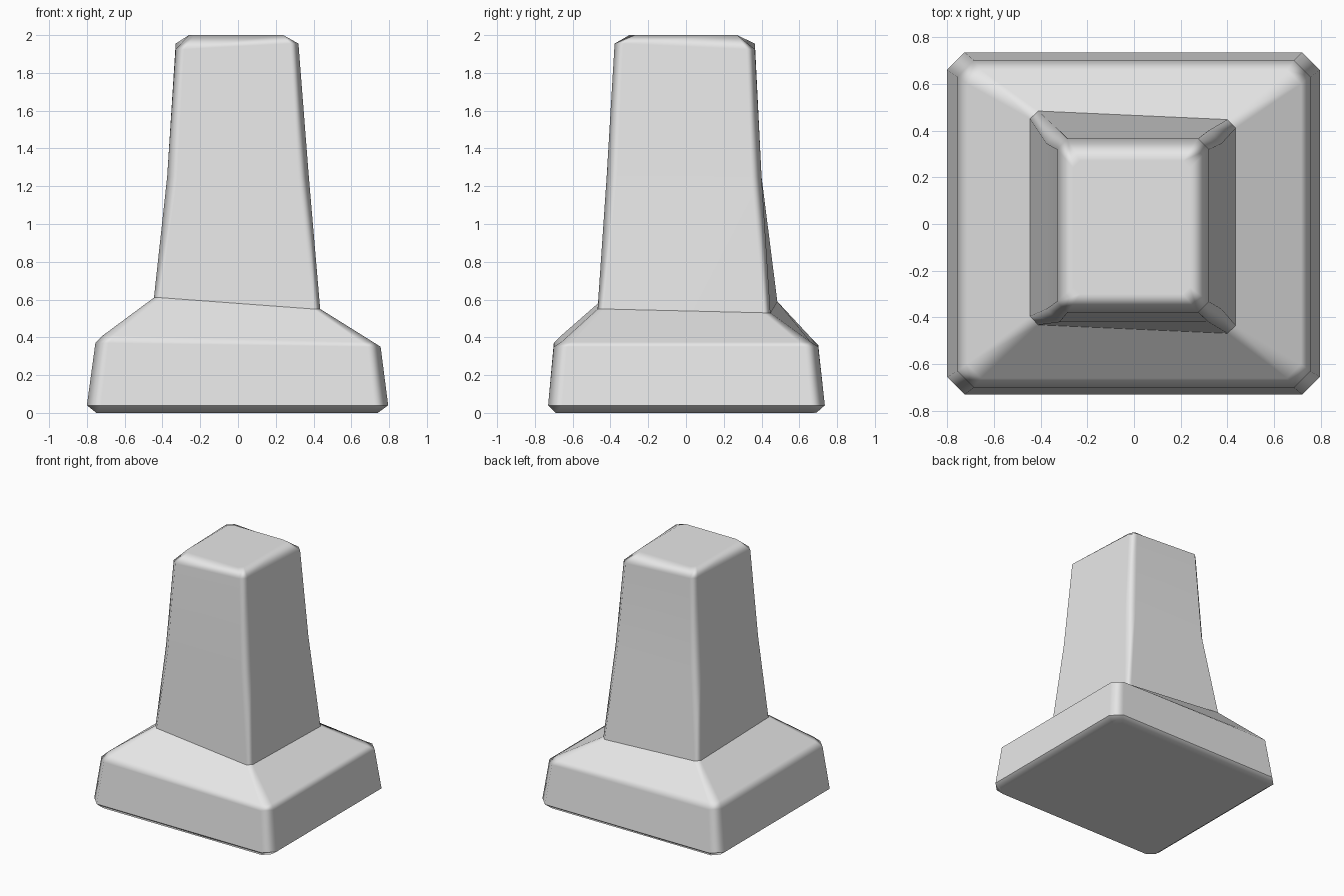
import bpy
import bmesh

cube = bpy.data.objects.get("Cube")
if cube:
    bpy.data.objects.remove(cube, do_unlink=True)

stone = bpy.data.materials.new("grey stone")
stone.use_nodes = True
colour = (0.8, 0.8, 0.8, 1)
stone.diffuse_color = colour
stone.node_tree.nodes["Principled BSDF"].inputs["Base Color"].default_value = colour


def add_ring(bm, z, left, right, front, back, chamfer, skew=0, lifts=(0, 0, 0, 0)):
    """Rectangle with cut corners; lifts raise the corners, front left first."""
    corners = [(left, front), (right, front), (right, back), (left, back)]
    verts = []
    for i, (x, y) in enumerate(corners):
        inward_x = chamfer if x < 0 else -chamfer
        inward_y = chamfer if y < 0 else -chamfer
        along_side = (x, y + inward_y)
        along_front = (x + inward_x, y)
        pair = [along_side, along_front]
        if i % 2:
            pair.reverse()
        for px, py in pair:
            verts.append(bm.verts.new((px, py + skew * px, z + lifts[i])))
    return verts


def bridge(bm, lower, upper):
    count = len(lower)
    for i in range(count):
        j = (i + 1) % count
        bm.faces.new((lower[i], lower[j], upper[j], upper[i]))


bm = bmesh.new()

# Footing with a bevelled underside and rounded shoulder
foot = add_ring(bm, 0, -0.75, 0.74, -0.69, 0.69, 0.05)
rim = add_ring(bm, 0.04, -0.8, 0.795, -0.73, 0.735, 0.075)
shoulder = add_ring(bm, 0.35, -0.755, 0.755, -0.7, 0.7, 0.07,
                    lifts=(0.02, 0, 0, 0.01))
ledge = add_ring(bm, 0.385, -0.715, 0.715, -0.66, 0.66, 0.06,
                 lifts=(0.025, -0.01, -0.01, 0.015))

# Tapering shaft rising from a slightly tilted neck
neck = add_ring(bm, 0.55, -0.445, 0.435, -0.45, 0.465, 0.035, -0.045,
                lifts=(0.06, 0, -0.02, 0.04))
waist = add_ring(bm, 1.25, -0.375, 0.375, -0.42, 0.4, 0.055)
crown = add_ring(bm, 1.955, -0.33, 0.32, -0.378, 0.365, 0.045,
                 lifts=(-0.03, 0, -0.03, 0))
top = add_ring(bm, 2, -0.26, 0.24, -0.3, 0.27, 0.03)

rings = [foot, rim, shoulder, ledge, neck, waist, crown, top]
for lower, upper in zip(rings, rings[1:]):
    bridge(bm, lower, upper)
bm.faces.new(list(reversed(foot)))
bm.faces.new(top)

bmesh.ops.recalc_face_normals(bm, faces=bm.faces)
for face in bm.faces:
    face.smooth = True

# Keep the crease at the neck and the edge of the rim crisp
for ring in (rim, neck):
    for i, vert in enumerate(ring):
        edge = bm.edges.get((vert, ring[i - 1]))
        edge.smooth = False

mesh = bpy.data.meshes.new("stone_post")
bm.to_mesh(mesh)
bm.free()
mesh.materials.append(stone)
post = bpy.data.objects.new("stone_post", mesh)
bpy.context.collection.objects.link(post)

# Flat main faces with softly shaded bevels
normals = post.modifiers.new("soft_bevels", 'WEIGHTED_NORMAL')
normals.keep_sharp = True
normals.weight = 100
